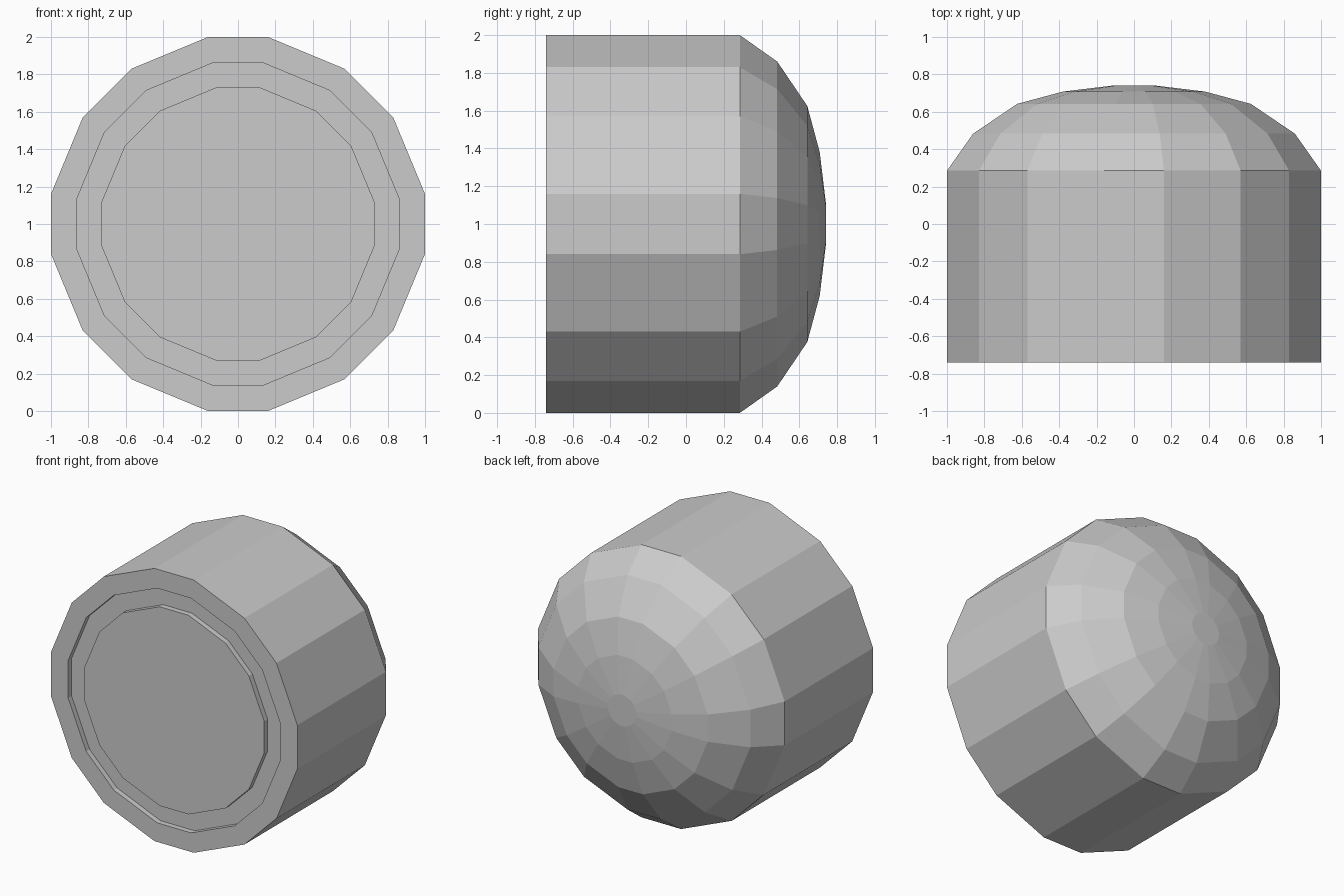
import bpy, bmesh

if "Cube" in bpy.data.objects:
    bpy.data.objects.remove(bpy.data.objects["Cube"])

# One quarter of the 16-sided outline; mirrored to make the full ring
QUARTER = [(1.0, 0.16), (0.83, 0.57), (0.57, 0.83), (0.16, 1.0)]
LEFT = [(-x, z) for x, z in reversed(QUARTER)]
UPPER = QUARTER + LEFT
OUTLINE = UPPER + [(-x, -z) for x, z in UPPER]


def loft(name, stations):
    """Skin scaled copies of the outline along y, closing both ends."""
    bm = bmesh.new()
    rings = [[bm.verts.new((x * s, y, 1 + z * s)) for x, z in OUTLINE]
             for s, y in stations]
    n = len(OUTLINE)
    for a, b in zip(rings, rings[1:]):
        for i in range(n):
            j = (i + 1) % n
            bm.faces.new((a[i], a[j], b[j], b[i]))
    bm.faces.new(rings[0])
    bm.faces.new(rings[-1])
    bmesh.ops.recalc_face_normals(bm, faces=bm.faces)
    mesh = bpy.data.meshes.new(name)
    bm.to_mesh(mesh)
    bm.free()
    obj = bpy.data.objects.new(name, mesh)
    bpy.context.collection.objects.link(obj)
    return obj


# (scale, y): front disc, ring groove, front rim, barrel, domed back
FRONT, GROOVE = -0.74, -0.70
front_groove = [(0.73, FRONT), (0.73, GROOVE), (0.86, GROOVE), (0.86, FRONT)]
barrel = [(1.0, FRONT), (1.0, 0.285)]
dome = [(0.86, 0.483), (0.625, 0.642), (0.38, 0.708), (0.115, 0.74)]
loft("domed_barrel", front_groove + barrel + dome)
